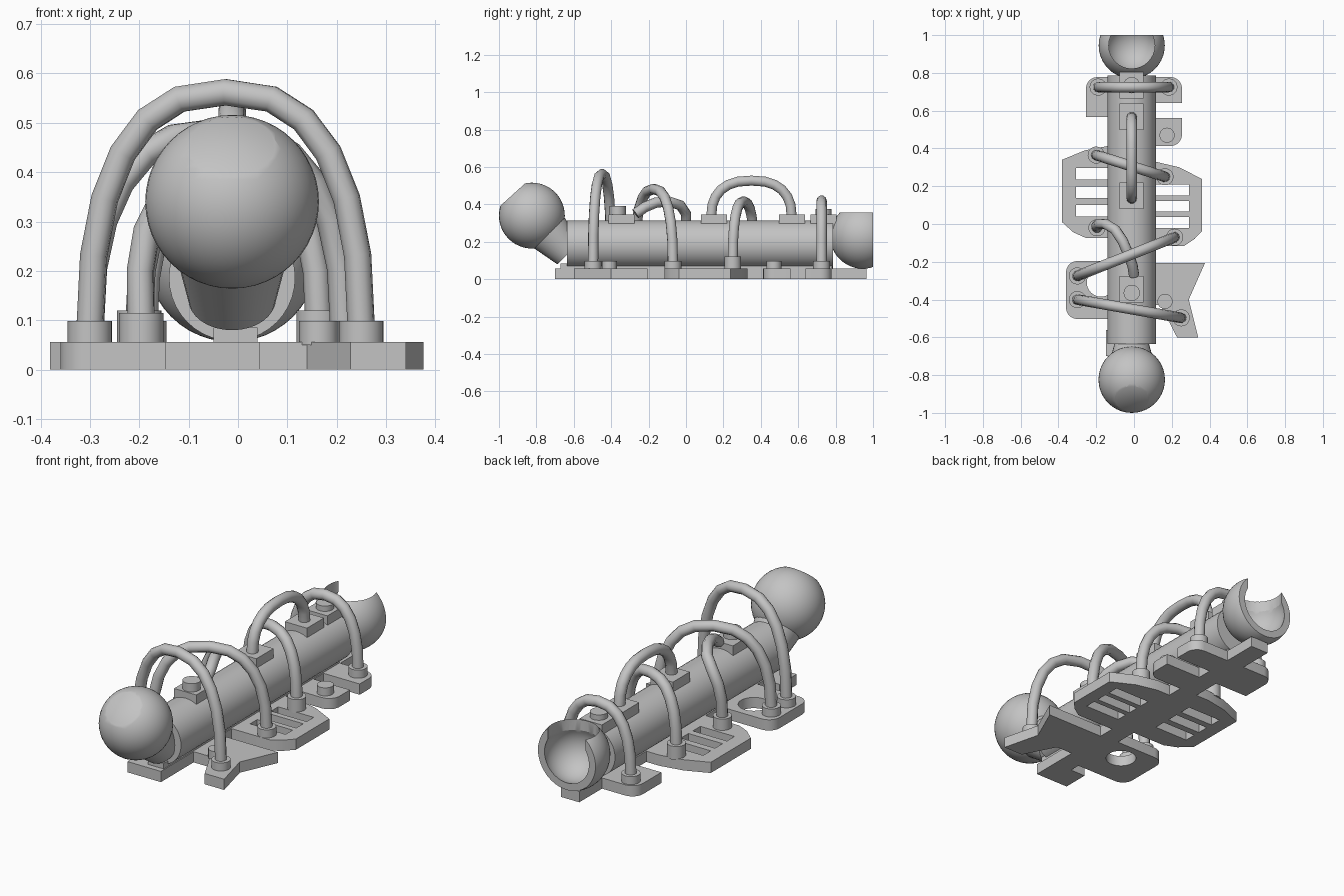
import bpy, bmesh, math
from mathutils import Vector, Matrix

if "Cube" in bpy.data.objects:
    bpy.data.objects.remove(bpy.data.objects["Cube"], do_unlink=True)

CX = -0.012          # centre line of the body
PLATE_TOP = 0.056

grey = bpy.data.materials.new("matte_grey")
grey.use_nodes = True
grey.diffuse_color = (0.55, 0.55, 0.55, 1)
grey.node_tree.nodes["Principled BSDF"].inputs["Base Color"].default_value = (0.55, 0.55, 0.55, 1)


def activate(ob):
    bpy.ops.object.select_all(action='DESELECT')
    ob.select_set(True)
    bpy.context.view_layer.objects.active = ob


def finish(name, bm):
    bmesh.ops.recalc_face_normals(bm, faces=bm.faces[:])
    mesh = bpy.data.meshes.new(name)
    bm.to_mesh(mesh)
    bm.free()
    ob = bpy.data.objects.new(name, mesh)
    bpy.context.collection.objects.link(ob)
    mesh.materials.append(grey)
    activate(ob)
    bpy.ops.object.shade_smooth_by_angle(angle=math.radians(35))
    return ob


def box(name, x0, x1, y0, y1, z0, z1):
    return prism(name, [(x0, y0), (x1, y0), (x1, y1), (x0, y1)], z0, z1)


def prism(name, outline, z0=0.0, z1=PLATE_TOP):
    bm = bmesh.new()
    face = bm.faces.new([bm.verts.new((x, y, z0)) for x, y in outline])
    up = bmesh.ops.extrude_face_region(bm, geom=[face])["geom"]
    bmesh.ops.translate(bm, vec=(0, 0, z1 - z0),
                        verts=[g for g in up if isinstance(g, bmesh.types.BMVert)])
    return finish(name, bm)


def rod(name, a, b, r0, r1=None, sides=32):
    a, b = Vector(a), Vector(b)
    axis = b - a
    bm = bmesh.new()
    bmesh.ops.create_cone(bm, cap_ends=True, segments=sides, radius1=r0,
                          radius2=r0 if r1 is None else r1, depth=axis.length)
    turn = axis.to_track_quat('Z', 'Y').to_matrix().to_4x4()
    bmesh.ops.transform(bm, matrix=Matrix.Translation((a + b) / 2) @ turn, verts=bm.verts[:])
    return finish(name, bm)


def ball(name, centre, r, cut_at=None, cut_normal=None):
    bm = bmesh.new()
    bmesh.ops.create_uvsphere(bm, u_segments=40, v_segments=24, radius=r)
    bmesh.ops.translate(bm, vec=centre, verts=bm.verts[:])
    if cut_at is not None:
        cut = bmesh.ops.bisect_plane(bm, geom=bm.verts[:] + bm.edges[:] + bm.faces[:],
                                     plane_co=cut_at, plane_no=cut_normal, clear_outer=True)
        rim = [g for g in cut["geom_cut"] if isinstance(g, bmesh.types.BMEdge)]
        bmesh.ops.holes_fill(bm, edges=rim)
    return finish(name, bm)


def carve(ob, cutter):
    cutter.hide_render = True
    mod = ob.modifiers.new("carve", 'BOOLEAN')
    mod.operation = 'DIFFERENCE'
    mod.solver = 'EXACT'
    mod.object = cutter
    activate(ob)
    bpy.ops.object.modifier_apply(modifier=mod.name)
    bpy.data.objects.remove(cutter, do_unlink=True)
    bpy.ops.object.shade_smooth_by_angle(angle=math.radians(35))


def hose(name, points, r=0.028):
    curve = bpy.data.curves.new(name, 'CURVE')
    curve.dimensions = '3D'
    curve.bevel_depth = r
    curve.bevel_resolution = 3
    curve.use_fill_caps = True
    line = curve.splines.new('POLY')
    line.points.add(len(points) - 1)
    for p, co in zip(line.points, points):
        p.co = (*co, 1)
    ob = bpy.data.objects.new(name, curve)
    bpy.context.collection.objects.link(ob)
    curve.materials.append(grey)
    activate(ob)
    bpy.ops.object.convert(target='MESH')
    bpy.ops.object.shade_smooth_by_angle(angle=math.radians(50))


def arch(a, b, z0, apex, steps=12):
    """Points of a rounded arch standing on a and b."""
    a, b = Vector(a), Vector(b)
    mid, half = (a + b) / 2, (a - b) / 2
    pts = []
    for i in range(steps + 1):
        t = math.pi * i / steps
        c, s = math.cos(t), max(math.sin(t), 0)
        p = mid + half * math.copysign(abs(c) ** 0.8, c)
        pts.append((p.x, p.y, z0 + (apex - z0) * s ** 0.85))
    return pts


def corner(x, y, r, start):
    """Quarter circle of outline points around (x, y)."""
    return [(x + r * math.cos(math.radians(start + 15 * i)),
             y + r * math.sin(math.radians(start + 15 * i))) for i in range(7)]


# Body tube, with the neck and front ball
rod("body_tube", (CX, -0.635, 0.186), (CX, 0.785, 0.186), 0.128, sides=40)
ball_centre = Vector((CX, -0.824, 0.34))
flat = Vector((0, -0.67, 0.74)).normalized()
ball("front_ball", ball_centre, 0.176, ball_centre + flat * 0.152, flat)
slope = Vector((0, 1, -1)).normalized()
rod("neck", ball_centre + slope * 0.08, ball_centre + slope * 0.28, 0.125, 0.088)

# Rear socket: a hollow ball open at the top and the back
socket_centre = Vector((CX, 0.945, 0.231))
socket = ball("rear_socket", socket_centre, 0.175, (0, 1, 0), (0, 1, 0))
carve(socket, ball("cavity_cutter", socket_centre, 0.14))
carve(socket, rod("opening_cutter", socket_centre, socket_centre + Vector((0, 0, 0.3)), 0.122))

# Spine under the tube
IN_R, IN_L = -0.06, 0.045
box("spine", IN_R, IN_L, -0.7, 0.965, 0, PLATE_TOP)
box("spine_rib", -0.05, 0.04, -0.67, 0.78, 0.05, 0.085)
box("front_foot", -0.148, IN_R, -0.7, -0.56, 0, PLATE_TOP)

# Rear plates with rounded corners
prism("rear_right_plate", [(IN_R, 0.778)] + corner(-0.194, 0.718, 0.06, 90)
      + [(-0.254, 0.566), (IN_R, 0.566)])
prism("rear_left_plate", [(IN_L, 0.64), (0.254, 0.64)] + corner(0.194, 0.718, 0.06, 0)
      + [(IN_L, 0.778)])
prism("rear_left_tab", [(IN_L, 0.413)] + corner(0.194, 0.473, 0.06, 270)
      + [(0.254, 0.56), (IN_L, 0.56)])

# Middle plates with slots
right_grille = prism("right_grille", [
    (IN_R, 0.413), (-0.138, 0.413), (-0.26, 0.39), (-0.381, 0.34), (-0.381, 0.01),
    (-0.32, -0.045), (-0.254, -0.074), (IN_R, -0.074)])
left_grille = prism("left_grille", [
    (IN_L, -0.116), (0.265, -0.116), (0.32, -0.08), (0.36, -0.037), (0.36, 0.238),
    (0.24, 0.3), (0.122, 0.328), (IN_L, 0.328)])
for i in range(3):
    y = 0.07 + 0.098 * i
    carve(right_grille, box("slot_cutter", -0.307, -0.11, y - 0.031, y + 0.031, -0.1, 0.1))
    y = 0.007 + 0.087 * i
    carve(left_grille, box("slot_cutter", 0.085, 0.29, y - 0.029, y + 0.029, -0.1, 0.1))

# Front plates: one with a round hole, one forked
hole_plate = prism("hole_plate", [(IN_R, -0.196)] + corner(-0.3, -0.256, 0.06, 90)
                   + corner(-0.3, -0.443, 0.06, 180) + [(IN_R, -0.503)])
carve(hole_plate, rod("hole_cutter", (-0.175, -0.31, -0.1), (-0.175, -0.31, 0.1), 0.075))
prism("forked_plate", [(IN_L, -0.43), (0.14, -0.43), (0.228, -0.6), (0.34, -0.6),
                       (0.29, -0.4), (0.376, -0.206), (IN_L, -0.206)])

# Hoses arching over the tube, each on two round bases: ends, base top, apex
arches = {
    "front_hose": ((-0.3, -0.4), (0.25, -0.497), 0.098, 0.562),
    "cross_hose": ((-0.3, -0.275), (0.215, -0.07), 0.098, 0.482),
    "middle_hose": ((-0.2, 0.365), (0.164, 0.25), 0.12, 0.415),
    "rear_hose": ((-0.19, 0.725), (0.185, 0.725), 0.098, 0.42),
}
for name, (a, b, top, apex) in arches.items():
    hose(name, arch((*a, 0), (*b, 0), top - 0.02, apex))
    for side, (x, y) in (("right", a), ("left", b)):
        rod(f"{name}_{side}_base", (x, y, 0.05), (x, y, top), 0.045, sides=24)

# Free bases without a hose
for name, x, y in (("rear_stud", 0.175, 0.47), ("front_stud", 0.164, -0.41)):
    rod(name, (x, y, 0.05), (x, y, 0.098), 0.04, sides=24)

# Short hose from the right side to the front block
rod("side_hose_base", (-0.196, -0.02, 0.05), (-0.196, -0.02, 0.115), 0.045, sides=24)
hose("side_hose", [(-0.196, -0.02, 0.1), (-0.198, -0.01, 0.2), (-0.185, 0.0, 0.28),
                   (-0.15, 0.0, 0.35), (-0.1, -0.03, 0.395), (-0.06, -0.09, 0.415),
                   (-0.03, -0.16, 0.41), (-0.008, -0.22, 0.385), (0.0, -0.27, 0.35)])

# Blocks on top of the tube, two with studs
for name, y in (("front_block", -0.345), ("hose_block_front", 0.15),
                ("hose_block_rear", 0.567), ("rear_block", 0.735)):
    box(name, -0.078, 0.05, y - 0.07, y + 0.07, 0.25, 0.347)
for name, y, top in (("front_block_stud", -0.365, 0.39), ("rear_block_stud", 0.735, 0.375)):
    rod(name, (CX, y, 0.33), (CX, y, top), 0.043, sides=24)

# Hose running along the top
hose("top_hose", arch((CX, 0.135, 0), (CX, 0.565, 0), 0.335, 0.527))
